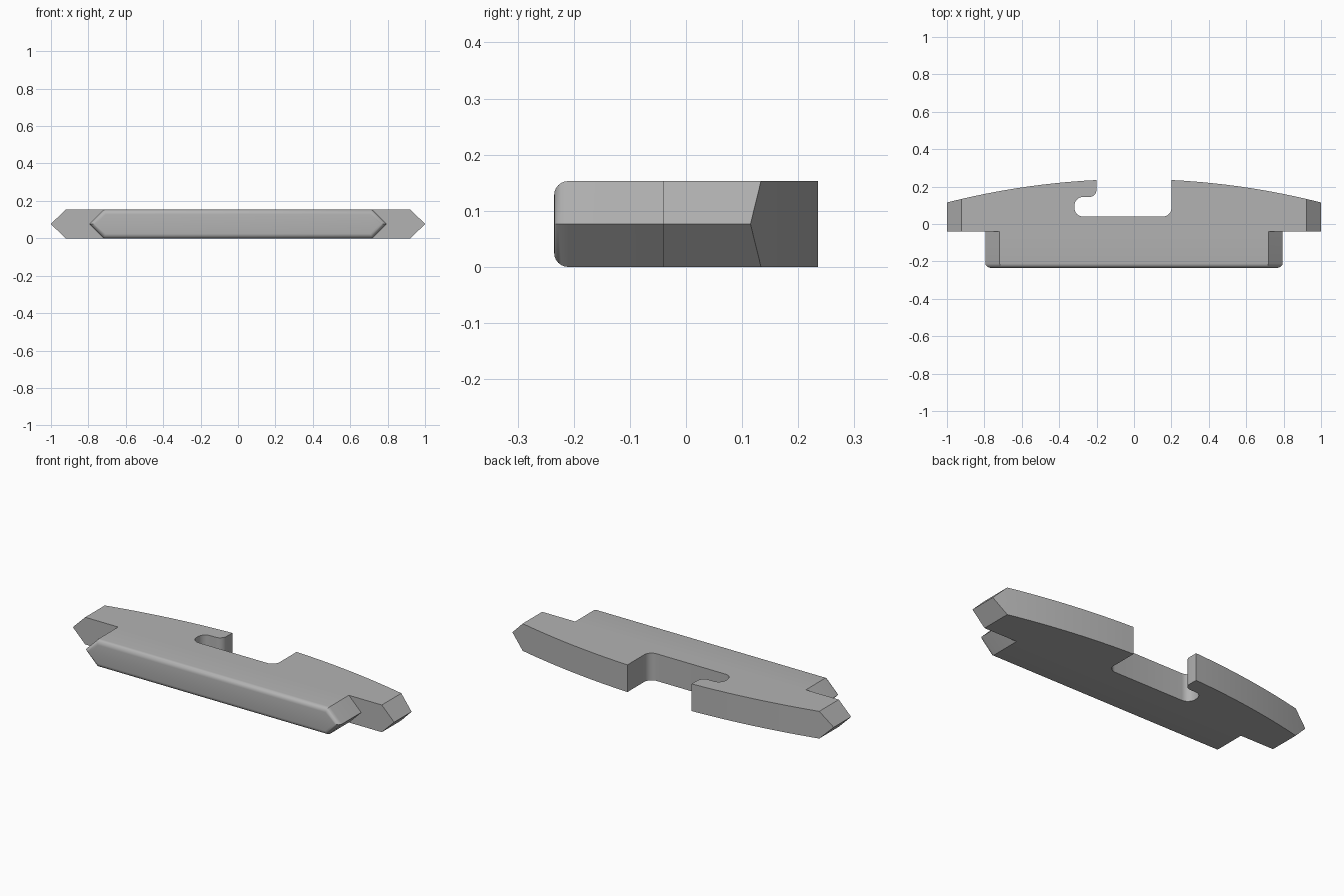
import bpy, bmesh, math

cube = bpy.data.objects.get("Cube")
if cube:
    bpy.data.objects.remove(cube, do_unlink=True)

HEIGHT = 0.153
FRONT, STEP, CREST = -0.235, -0.04, 0.24
WING, TANG, CHAMFER = 1.0, 0.795, 0.077
RADIUS = 4.06


def arc_y(x):
    """Back edge of the plate, a shallow circular bow."""
    return CREST - RADIUS + math.sqrt(RADIUS ** 2 - x ** 2)


def fillet(cx, cy, r, start, sweep, steps=8):
    """Points of a rounded corner, angles in degrees."""
    angles = [math.radians(start + sweep * i / steps) for i in range(steps + 1)]
    return [(cx + r * math.cos(a), cy + r * math.sin(a)) for a in angles]


# Outline, counter-clockwise: tang, right wing, bow, hooked slot, bow, left wing
inner = WING - CHAMFER
bow_x = [WING] + [inner + (0.2 - inner) * i / 12 for i in range(13)]
right_bow = [(x, arc_y(x)) for x in bow_x]
left_bow = [(-x, y) for x, y in reversed(right_bow)]
slot = (fillet(0.155, 0.085, 0.045, 0, -90)
        + fillet(-0.273, 0.085, 0.045, -90, -90)
        + fillet(-0.273, 0.099, 0.045, 180, -90)
        + fillet(-0.24, 0.184, 0.04, -90, 90))
outline = ([(-TANG, FRONT), (TANG, FRONT), (TANG, STEP), (WING, STEP)]
           + right_bow + slot + left_bow
           + [(-WING, STEP), (-TANG, STEP)])


def cap_point(i):
    """Pull the pointed ends in for the top and bottom faces."""
    x, y = outline[i]
    if abs(x) > inner:
        x = math.copysign(inner, x)
        return x, (arc_y(x) if y > 0 else y)
    if abs(abs(x) - TANG) < 1e-6 and y <= STEP:
        x = math.copysign(TANG - CHAMFER, x)
    return x, y


# Loft bottom, middle and top layers
bm = bmesh.new()
count = len(outline)
caps = [cap_point(i) for i in range(count)]
layers = [[bm.verts.new((x, y, z)) for x, y in pts]
          for pts, z in ((caps, 0), (outline, HEIGHT / 2), (caps, HEIGHT))]
for low, high in zip(layers, layers[1:]):
    for i in range(count):
        j = (i + 1) % count
        bm.faces.new((low[i], low[j], high[j], high[i]))
bm.faces.new(layers[0][::-1])
bm.faces.new(layers[2])
bmesh.ops.remove_doubles(bm, verts=bm.verts, dist=1e-5)

# Merge the halves of each flat upright wall
flat = [e for e in bm.edges if len(e.link_faces) == 2
        and all(abs(v.co.z - HEIGHT / 2) < 1e-5 for v in e.verts)
        and e.calc_face_angle(0) < 0.01]
bmesh.ops.dissolve_edges(bm, edges=flat, use_verts=False)

# Round the rim of the front face
rim = [e for e in bm.edges if all(v.co.y < FRONT + 1e-4 for v in e.verts)]
bmesh.ops.bevel(bm, geom=rim, offset=0.025, offset_type='OFFSET', segments=6,
                profile=0.5, affect='EDGES')
bmesh.ops.recalc_face_normals(bm, faces=bm.faces)

mesh = bpy.data.meshes.new("hooked_plate")
bm.to_mesh(mesh)
bm.free()
plate = bpy.data.objects.new("hooked_plate", mesh)
bpy.context.collection.objects.link(plate)

# Plain grey finish
grey = bpy.data.materials.new("plain_grey")
grey.use_nodes = True
colour = (0.45, 0.45, 0.45, 1)
grey.diffuse_color = colour
grey.node_tree.nodes["Principled BSDF"].inputs["Base Color"].default_value = colour
mesh.materials.append(grey)

bpy.ops.object.select_all(action='DESELECT')
plate.select_set(True)
bpy.context.view_layer.objects.active = plate
bpy.ops.object.shade_smooth_by_angle(angle=math.radians(30))
